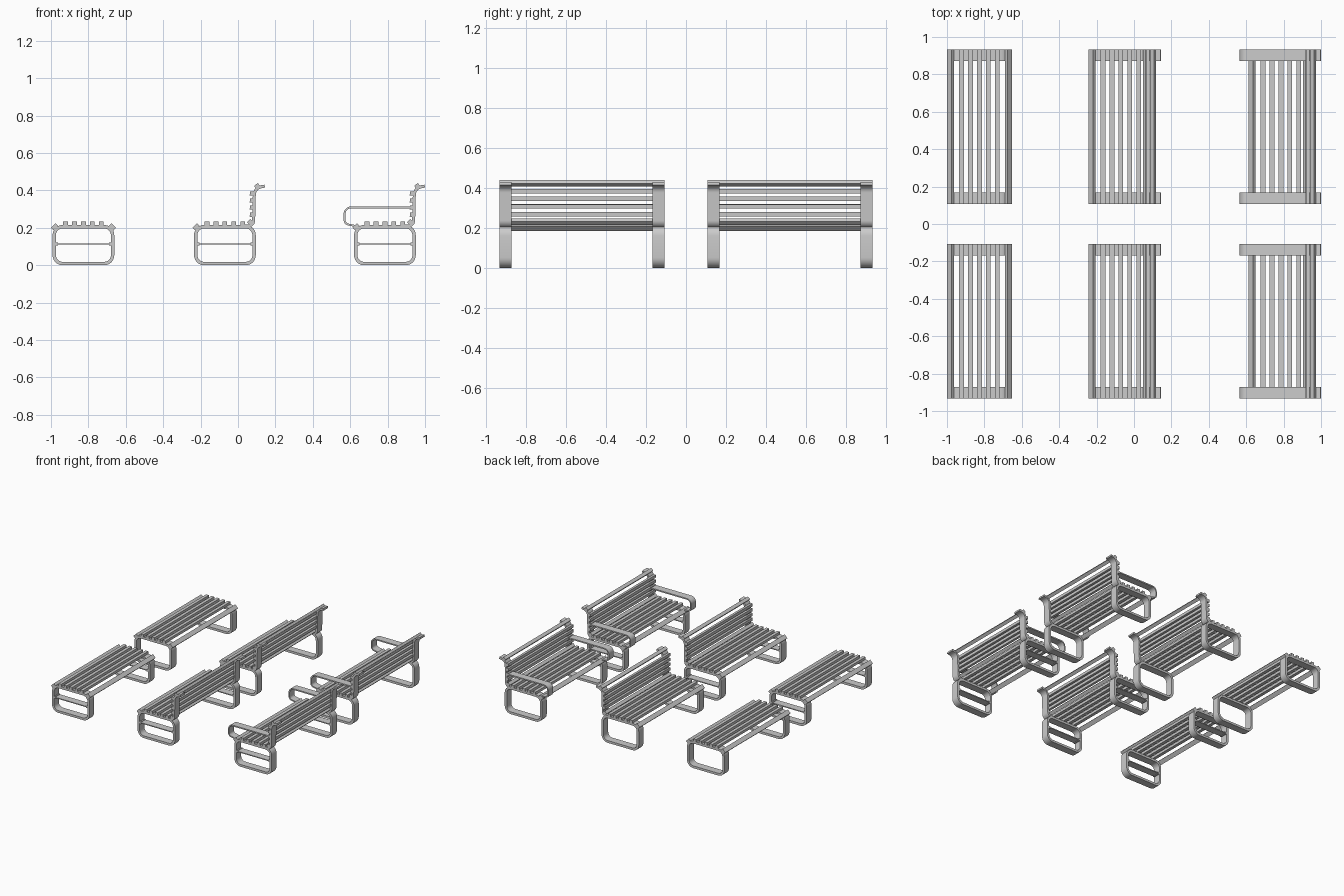
import bpy, bmesh, math
from mathutils import Vector

if "Cube" in bpy.data.objects:
    bpy.data.objects.remove(bpy.data.objects["Cube"])

HALF = 0.412      # half length of a bench
POST = 0.06       # width of the flat steel frames
SEGS = 7


def fillet(pts, radii, closed):
    """Polyline in x/z with its corners rounded into arcs."""
    out, n = [], len(pts)
    pts = [Vector(p) for p in pts]
    for i, p in enumerate(pts):
        if not closed and i in (0, n - 1):
            out.append(p)
            continue
        a = (pts[i - 1] - p).normalized()
        b = (pts[(i + 1) % n] - p).normalized()
        half = a.angle(b) / 2
        r = radii[i]
        c = p + (a + b).normalized() * (r / math.sin(half))
        t = r / math.tan(half)
        s, e = p + a * t - c, p + b * t - c
        for k in range(SEGS + 1):
            out.append(c + s.slerp(e, k / SEGS) * r)
    return out


def ribbon(name, path, thick, origin, width=POST, closed=False):
    """Flat bar of constant thickness following a path in the x/z plane."""
    bm = bmesh.new()
    n, rows = len(path), []
    for i, p in enumerate(path):
        prev = path[i - 1] if closed or i > 0 else p
        nxt = path[(i + 1) % n] if closed or i < n - 1 else p
        d0 = (p - prev).normalized() if p != prev else (nxt - p).normalized()
        d1 = (nxt - p).normalized() if p != nxt else d0
        d = (d0 + d1).normalized()
        k = thick / 2 / max(d.dot(d0), 0.5)
        nor = Vector((-d.y, d.x)) * k
        rows.append([bm.verts.new((q.x, y, q.y)) for q, y in (
            (p + nor, -width / 2), (p + nor, width / 2),
            (p - nor, width / 2), (p - nor, -width / 2))])
    for i in range(n if closed else n - 1):
        a, b = rows[i], rows[(i + 1) % n]
        for j in range(4):
            bm.faces.new((a[j], a[(j + 1) % 4], b[(j + 1) % 4], b[j]))
    if not closed:
        bm.faces.new(rows[0])
        bm.faces.new(rows[-1][::-1])
    return finish(name, bm, origin)


def slat(name, x, z, tilt, origin, w=0.025, h=0.02):
    """Long board running the full length of the bench."""
    c, s = math.cos(tilt) * w / 2, math.sin(tilt) * w / 2
    path = [Vector((x - c, z - s)), Vector((x + c, z + s))]
    return ribbon(name, path, h, origin, HALF * 2)


def finish(name, bm, origin):
    bmesh.ops.recalc_face_normals(bm, faces=bm.faces)
    me = bpy.data.meshes.new(name)
    bm.to_mesh(me)
    bm.free()
    ob = bpy.data.objects.new(name, me)
    ob.location = origin
    bpy.context.collection.objects.link(ob)
    bpy.ops.object.select_all(action='DESELECT')
    ob.select_set(True)
    bpy.context.view_layer.objects.active = ob
    bpy.ops.object.shade_smooth_by_angle(angle=math.radians(30))
    return ob


# shared outlines, relative to the bench centre
ring = fillet([(-.156, .009), (.156, .009), (.156, .206), (-.156, .206)], [.045] * 4, True)
back = fillet([(.10, .208), (.153, .212), (.158, .414), (.213, .423)], [0, .03, .045, 0], False)
arm = fillet([(.155, .309), (-.216, .309), (-.216, .222), (-.14, .206)], [0, .035, .025, 0], False)


def bench(x, y, has_back, has_arms, has_bars):
    o = (x, y, 0)
    for side in (-1, 1):
        e = (x, y + side * (HALF - POST / 2), 0)
        ribbon("leg_frame", ring, 0.018, e, closed=True)
        if has_bars:
            # middle shelf bar with flared ends
            ribbon("leg_crossbar", [Vector((-.15, .114)), Vector((.15, .114))], .007, e)
            for s in (-1, 1):
                ribbon("crossbar_flare", [Vector((s * .15, .114)), Vector((s * .137, .114))], .016, e)
        if has_back:
            ribbon("back_post", back, 0.016, e)
        if has_arms:
            ribbon("armrest", arm, 0.010, e)
    # seat boards
    for i in range(-2, 3):
        slat("seat_slat", i * .048, .225, 0, o)
    slat("seat_front_slat", -.155, .205, math.radians(45), o, .034)
    if not has_back:
        slat("seat_rear_slat", .155, .205, math.radians(-45), o, .034)
        return
    # backrest boards
    slat("back_low_slat", .134, .232, math.radians(45), o)
    for z in (.27, .308, .346, .384):
        slat("back_slat", .143, z, math.radians(88), o, .022)
    slat("back_top_slat", .172, .424, math.radians(38), o)


# three bench types, front row with crossbars, back row with open frames
for y, bars in ((-.52, True), (.52, False)):
    bench(-.8265, y, False, False, bars)
    bench(-.07, y, True, False, bars)
    bench(.7855, y, True, True, bars)
